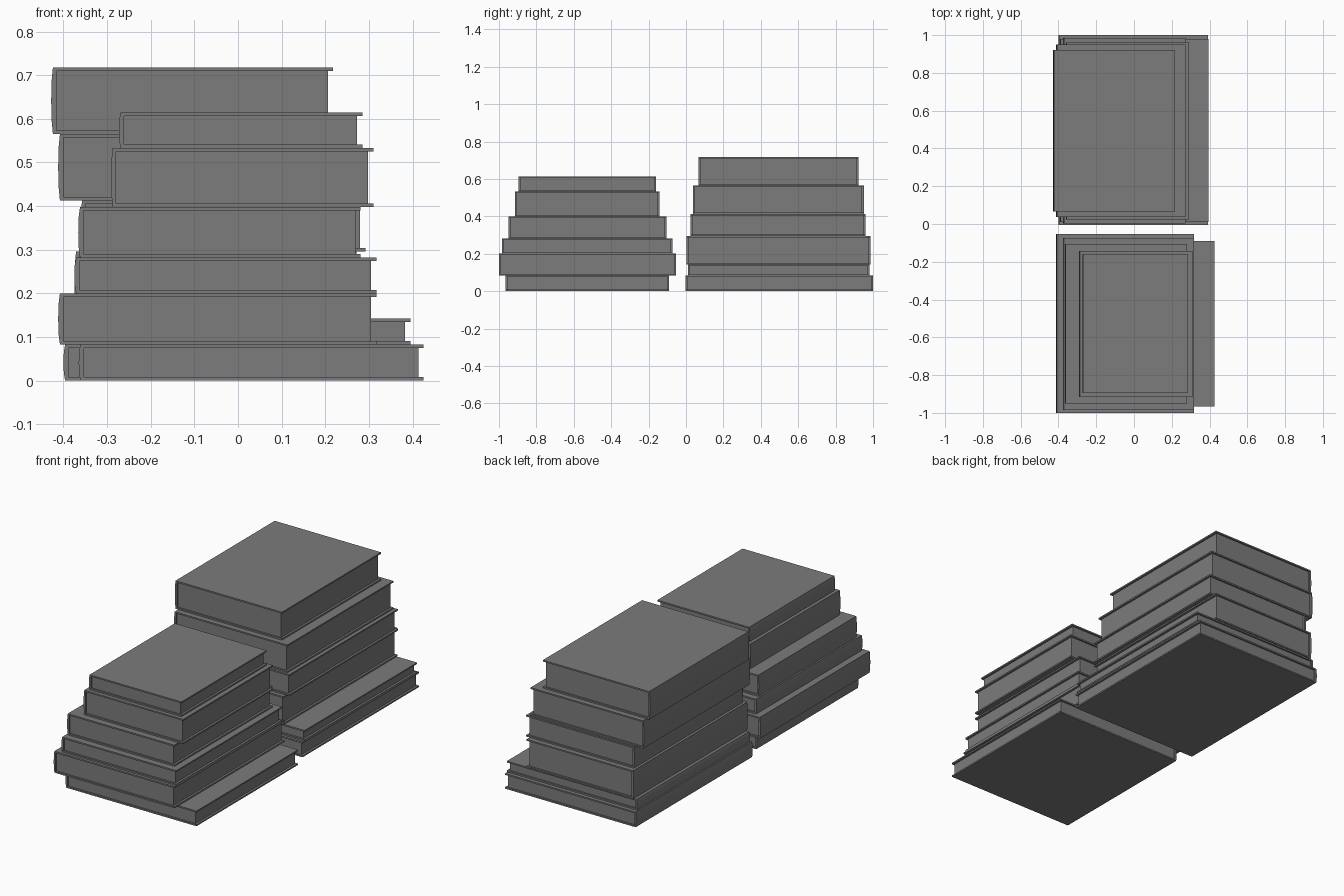
import bpy, bmesh

cube = bpy.data.objects.get("Cube")
if cube:
    bpy.data.objects.remove(cube, do_unlink=True)

grey = bpy.data.materials.new("plain_grey")
grey.use_nodes = True
colour = (0.2, 0.2, 0.2, 1)
grey.diffuse_color = colour
grey.node_tree.nodes["Principled BSDF"].inputs["Base Color"].default_value = colour

BOARD = 0.008   # cover thickness
INSET = 0.012   # pages set back from the cover edges


def extrude_profile(name, profile, y0, y1):
    """Extrude an x-z outline along y into a solid."""
    bm = bmesh.new()
    face = bm.faces.new([bm.verts.new((x, y0, z)) for x, z in profile])
    moved = bmesh.ops.extrude_face_region(bm, geom=[face])["geom"]
    verts = [v for v in moved if isinstance(v, bmesh.types.BMVert)]
    bmesh.ops.translate(bm, verts=verts, vec=(0, y1 - y0, 0))
    bmesh.ops.recalc_face_normals(bm, faces=bm.faces)
    mesh = bpy.data.meshes.new(name)
    bm.to_mesh(mesh)
    bm.free()
    mesh.materials.append(grey)
    bpy.context.collection.objects.link(bpy.data.objects.new(name, mesh))


def book(name, x0, x1, y0, y1, z0, z1):
    # Wrapped cover: two boards joined by a slightly bowed spine
    h = z1 - z0
    inner = x0 + INSET
    cover = [(x1, z0), (x0 + 0.004, z0), (x0 + 0.001, z0 + 0.2 * h),
             (x0, z0 + 0.5 * h), (x0 + 0.001, z1 - 0.2 * h),
             (x0 + 0.004, z1), (x1, z1), (x1, z1 - BOARD),
             (inner, z1 - BOARD), (inner, z0 + BOARD), (x1, z0 + BOARD)]
    extrude_profile(name + "_cover", cover, y0, y1)
    # Page block between the boards
    xp = x1 - INSET
    low, high = z0 + BOARD, z1 - BOARD
    pages = [(inner, low), (xp, low), (xp, high), (inner, high)]
    extrude_profile(name + "_pages", pages, y0 + 0.009, y1 - 0.009)


# Each book, bottom to top: left, right, near, far, top height
stacks = {
    "front_book": [
        (-0.365, 0.425, -0.965, -0.09, 0.083),
        (-0.412, 0.317, -1.0, -0.053, 0.2),
        (-0.375, 0.317, -0.985, -0.073, 0.282),
        (-0.366, 0.281, -0.95, -0.105, 0.398),
        (-0.291, 0.31, -0.915, -0.142, 0.533),
        (-0.273, 0.285, -0.895, -0.16, 0.614)],
    "back_book": [
        (-0.4, 0.392, -0.004, 1.0, 0.083),
        (-0.392, 0.395, 0.01, 0.98, 0.142),
        (-0.375, 0.272, 0.003, 0.986, 0.296),
        (-0.361, 0.292, 0.025, 0.96, 0.413),
        (-0.412, 0.272, 0.037, 0.951, 0.565),
        (-0.428, 0.218, 0.067, 0.922, 0.718)],
}

for stack, books in stacks.items():
    base = 0
    for i, (x0, x1, y0, y1, top) in enumerate(books, 1):
        book(f"{stack}_{i}", x0, x1, y0, y1, base, top)
        base = top
